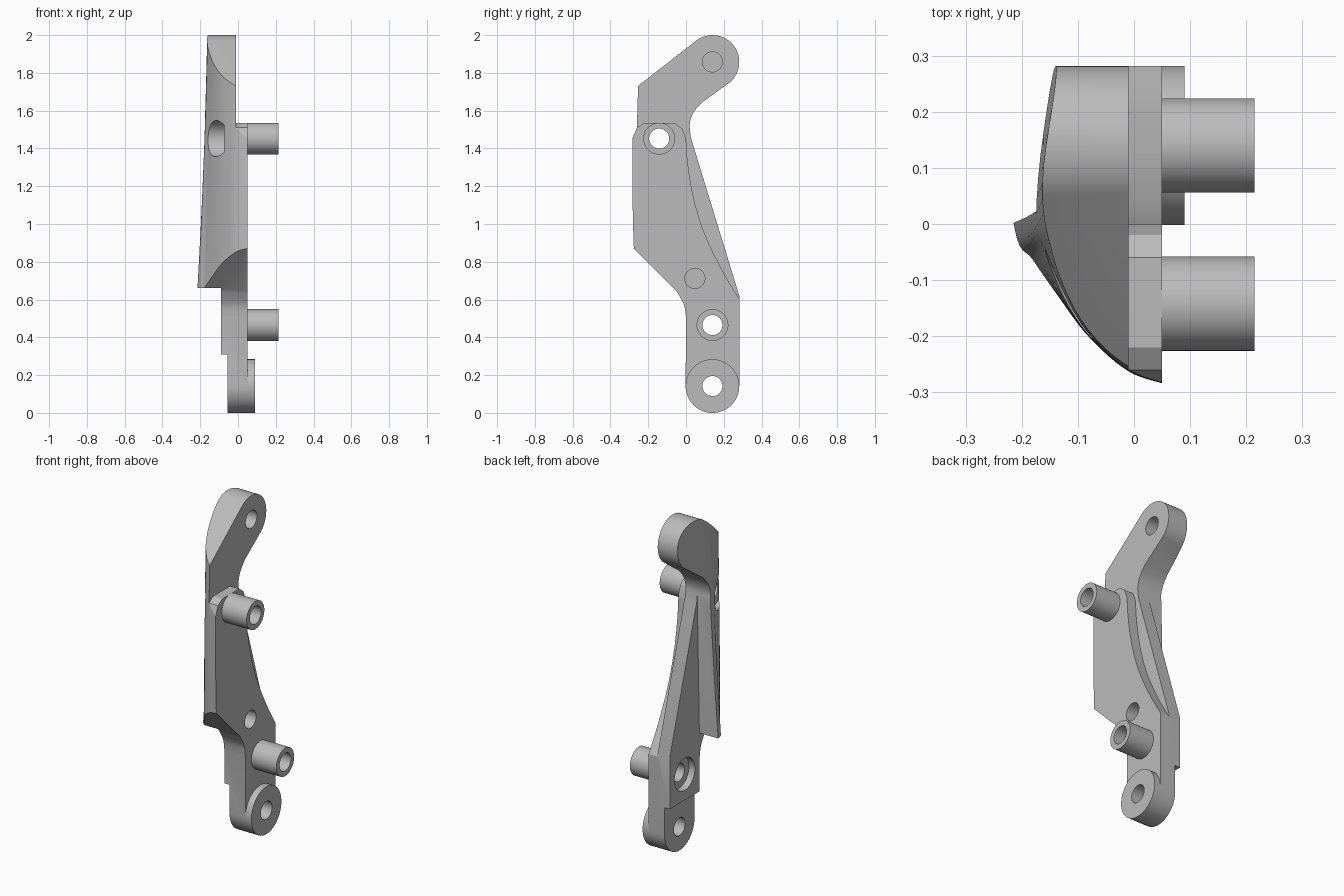
import bpy, bmesh, math
from mathutils import Matrix, Vector

cube = bpy.data.objects.get("Cube")
if cube:
    bpy.data.objects.remove(cube)

grey = bpy.data.materials.new("plain_grey")
grey.use_nodes = True
grey.diffuse_color = (0.5, 0.5, 0.5, 1)
grey.node_tree.nodes["Principled BSDF"].inputs["Base Color"].default_value = (0.5, 0.5, 0.5, 1)


def finish(name, bm):
    bmesh.ops.recalc_face_normals(bm, faces=bm.faces)
    mesh = bpy.data.meshes.new(name)
    bm.to_mesh(mesh)
    bm.free()
    mesh.materials.append(grey)
    ob = bpy.data.objects.new(name, mesh)
    bpy.context.collection.objects.link(ob)
    return ob


def loft(name, rings):
    """Closed solid through a stack of equal-length rings."""
    bm = bmesh.new()
    loops = [[bm.verts.new(p) for p in ring] for ring in rings]
    n = len(loops[0])
    for a, b in zip(loops, loops[1:]):
        for i in range(n):
            j = (i + 1) % n
            bm.faces.new((a[i], a[j], b[j], b[i]))
    bm.faces.new(loops[0])
    bm.faces.new(loops[-1])
    return finish(name, bm)


def prism(name, outline, x0, x1):
    return loft(name, [[(x, y, z) for y, z in outline] for x in (x0, x1)])


def rod(name, y, z, r, x0, x1):
    return prism(name, arc(y, z, r, 0, 360, 64)[:-1], x0, x1)


def arc(y, z, r, a0, a1, n=24):
    angles = [math.radians(a0 + (a1 - a0) * i / n) for i in range(n + 1)]
    return [(y + r * math.cos(a), z + r * math.sin(a)) for a in angles]


def smooth(points, n=6):
    """Catmull-Rom curve through the points."""
    p = [Vector(q) for q in points]
    p = [2 * p[0] - p[1]] + p + [2 * p[-1] - p[-2]]
    out = []
    for a, b, c, d in zip(p, p[1:], p[2:], p[3:]):
        for i in range(n):
            t = i / n
            out.append(0.5 * (2 * b + (c - a) * t + (2 * a - 5 * b + 4 * c - d) * t * t
                              + (3 * b - a - 3 * c + d) * t ** 3))
    return [tuple(v) for v in out + [p[-2]]]


def boolean(ob, tool, operation="DIFFERENCE"):
    mod = ob.modifiers.new("cut", "BOOLEAN")
    mod.operation, mod.object, mod.solver = operation, tool, "EXACT"
    bpy.context.view_layer.objects.active = ob
    bpy.ops.object.modifier_apply(modifier=mod.name)
    bpy.data.objects.remove(tool)


# Side outline of the bracket
lug, eye = (0.14, 0.142), (0.14, 1.858)
outline = (arc(*lug, 0.142, 0, -180)
           + smooth([(0, 0.51), (-0.012, 0.575), (-0.05, 0.645)])
           + [(-0.35, 0.945), (-0.35, 1.656)]
           + arc(*eye, 0.142, 127, -50)
           + smooth([(0.08, 1.64), (0.04, 1.59), (0.02, 1.53), (0.025, 1.46)])
           + [(0.282, 0.62)])
body = prism("bracket_body", outline, -0.4, 0.05)

# Curved outer shell, flaring towards the bottom
low = [(0.06, -0.268), (-0.01, -0.25), (-0.08, -0.2), (-0.135, -0.13), (-0.18, -0.065), (-0.215, 0), (-0.24, 0.3)]
mid = [(0.06, -0.287), (-0.01, -0.262), (-0.075, -0.205), (-0.12, -0.14), (-0.16, -0.05), (-0.182, 0.03), (-0.17, 0.3)]
top = [(0.06, -0.26), (-0.01, -0.238), (-0.06, -0.205), (-0.105, -0.145), (-0.14, -0.06), (-0.162, 0.08), (-0.13, 0.29)]
sections = [smooth(s) + [(-0.1, 0.4), (0.1, 0.4), (0.1, -0.26)] for s in (low, mid, top)]
rings = []
for i in range(17):
    t = i / 16
    w = (2 * (t - 0.5) * (t - 1), 4 * t * (1 - t), 2 * t * (t - 0.5))
    z = 0.65 + 1.4 * t
    rings.append([tuple(sum(k * q[c] for k, q in zip(w, p)) for c in (0, 1)) + (z,)
                  for p in zip(*sections)])
rings.insert(0, [(x, y, -0.1) for x, y, z in rings[0]])
boolean(body, loft("shell_cutter", rings), "INTERSECT")

# Recessed inner face above and behind the front web
step = (smooth([(0.284, 0.6), (0.2, 0.74), (0.1, 0.945), (0.04, 1.14), (0.01, 1.32), (0, 1.45)])
        + [(-0.02, 1.505), (-0.06, 1.535), (-0.22, 1.535), (-0.26, 1.51), (-0.285, 1.45),
           (-0.4, 1.3), (-0.4, 2.1), (0.4, 2.1), (0.4, 0.6)])
boolean(body, prism("step_cutter", step, -0.01, 0.2))

# Pocket behind the wing and thinner lug at the foot
pocket = [(-0.4, 0.66), (0.002, 0.66), (0.022, 1.5), (0.4, 1.5), (0.4, -0.2), (-0.4, -0.2)]
boolean(body, prism("pocket_cutter", pocket, -0.5, -0.09))
foot = [(-0.4, 0.31), (0.4, 0.31), (0.4, -0.3), (-0.4, -0.3)]
boolean(body, prism("foot_cutter", foot, -0.5, -0.055))

# Holes: y, z, radius, start and end
pins = [(-0.142, 1.452), (0.14, 0.465)]
bore = 0.053
holes = [(*p, bore, -0.5, 0.3) for p in pins + [lug]]
holes += [(*pins[0], 0.096, -0.5, -0.075), (*pins[1], 0.096, -0.5, -0.05)]
holes += [(*eye, bore, -0.1, 0.2), (0.047, 0.712, bore, -0.05, 0.2)]
for h in holes:
    boolean(body, rod("hole_cutter", *h))

# Sleeves and foot boss
parts = [body]
for name, place, r, end in (("upper_sleeve", pins[0], 0.084, 0.215),
                            ("lower_sleeve", pins[1], 0.084, 0.215),
                            ("foot_boss", lug, 0.142, 0.09)):
    tube = rod(name, *place, r, 0.05, end)
    boolean(tube, rod("bore_cutter", *place, bore, -0.1, 0.4))
    parts.append(tube)

bpy.ops.object.select_all(action="DESELECT")
for ob in parts:
    ob.select_set(True)
bpy.context.view_layer.objects.active = body
bpy.ops.object.shade_smooth_by_angle(angle=math.radians(25))
